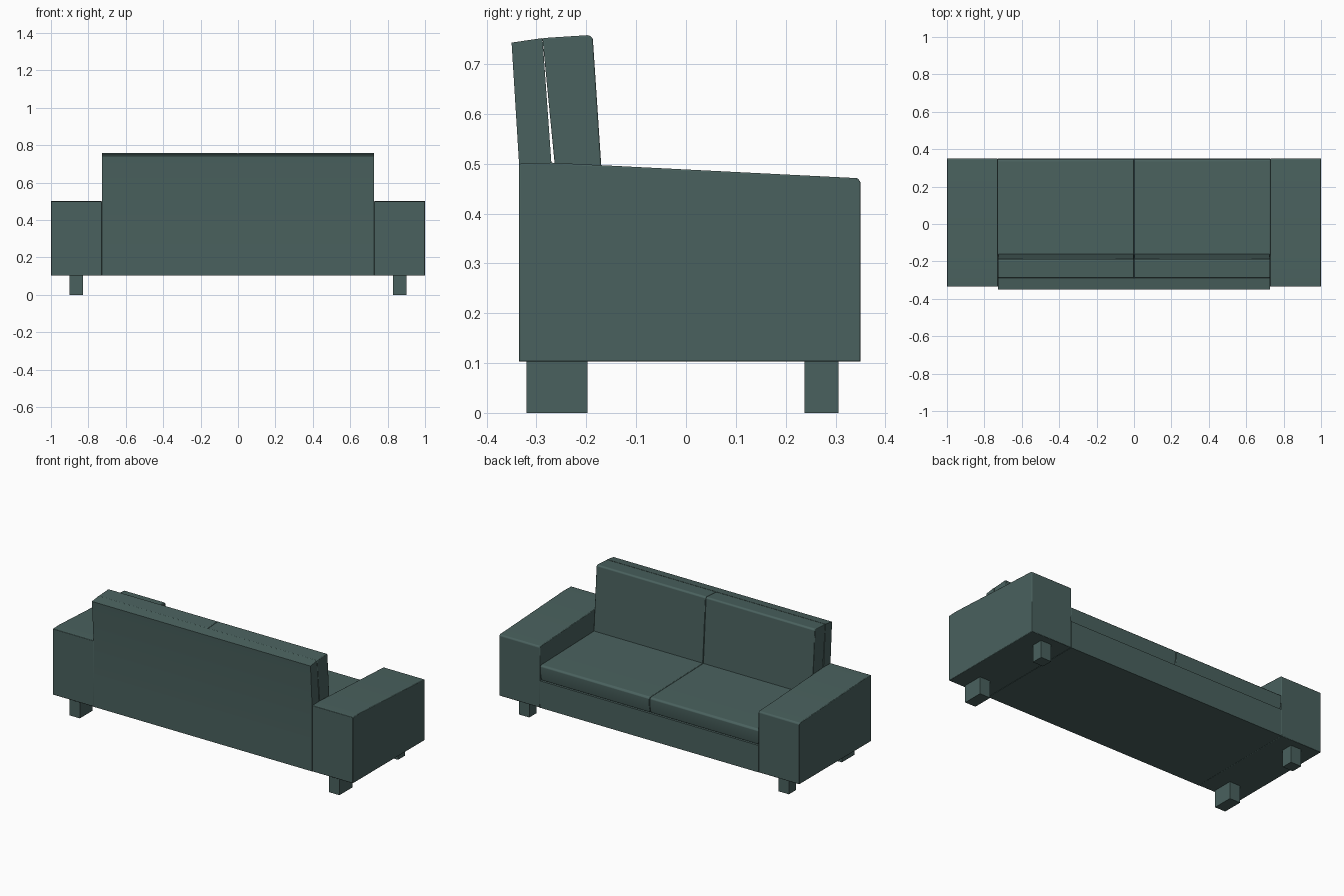
import bpy, bmesh
from math import radians

cube = bpy.data.objects.get("Cube")
if cube:
    bpy.data.objects.remove(cube, do_unlink=True)

fabric = bpy.data.materials.new("dark_teal_fabric")
fabric.use_nodes = True
colour = (0.068, 0.12, 0.112, 1)
fabric.diffuse_color = colour
fabric.node_tree.nodes["Principled BSDF"].inputs["Base Color"].default_value = colour


def extrude_profile(name, profile, x0, x1, bevel=0.0):
    """Extrude a (y, z) side profile from x0 to x1, with optionally softened edges."""
    bm = bmesh.new()
    face = bm.faces.new([bm.verts.new((x0, y, z)) for y, z in profile])
    out = bmesh.ops.extrude_face_region(bm, geom=[face])
    moved = [v for v in out["geom"] if isinstance(v, bmesh.types.BMVert)]
    bmesh.ops.translate(bm, verts=moved, vec=(x1 - x0, 0, 0))
    bmesh.ops.recalc_face_normals(bm, faces=bm.faces)
    mesh = bpy.data.meshes.new(name)
    bm.to_mesh(mesh)
    bm.free()
    mesh.materials.append(fabric)
    obj = bpy.data.objects.new(name, mesh)
    bpy.context.collection.objects.link(obj)
    if bevel:
        mod = obj.modifiers.new("soft_edges", "BEVEL")
        mod.width = bevel
        mod.segments = 2
        mod.limit_method = "ANGLE"
        mod.angle_limit = radians(40)
    bpy.ops.object.select_all(action="DESELECT")
    obj.select_set(True)
    bpy.context.view_layer.objects.active = obj
    bpy.ops.object.shade_smooth_by_angle(angle=radians(35))
    return obj


def box(y0, y1, z0, z1):
    return [(y0, z0), (y1, z0), (y1, z1), (y0, z1)]


BACK, FRONT, FLOOR, INNER = -0.335, 0.35, 0.103, 0.728

# Base between the arms
extrude_profile("base", box(BACK, FRONT, FLOOR, 0.265), -INNER, INNER)

# Leaning back frame
extrude_profile("back_frame",
                [(BACK, 0.26), (-0.25, 0.26), (-0.27, 0.5), (-0.288, 0.752),
                 (-0.35, 0.743), (BACK, 0.5)], -INNER, INNER)

# Paired parts on each side
arm_profile = [(BACK, FLOOR), (FRONT, FLOOR), (FRONT, 0.464), (0.344, 0.471),
               (-0.27, 0.502), (BACK, 0.5)]
seat_profile = [(-0.26, 0.265), (0.338, 0.265), (0.347, 0.31), (0.347, 0.35),
                (0.338, 0.358), (-0.17, 0.37), (-0.26, 0.37)]
cushion_profile = [(-0.25, 0.36), (-0.161, 0.36), (-0.187, 0.752),
                   (-0.195, 0.758), (-0.288, 0.752)]
for side, s in (("left", 1), ("right", -1)):
    extrude_profile(f"{side}_arm", arm_profile, s * INNER, s, 0.003)
    extrude_profile(f"{side}_seat_cushion", seat_profile, s * 0.001, s * INNER, 0.003)
    extrude_profile(f"{side}_back_cushion", cushion_profile, s * 0.001, s * INNER, 0.003)
    for end, y0, y1 in (("rear", -0.32, -0.198), ("front", 0.238, 0.306)):
        extrude_profile(f"{side}_{end}_leg", box(y0, y1, 0, 0.105), s * 0.83, s * 0.9)
